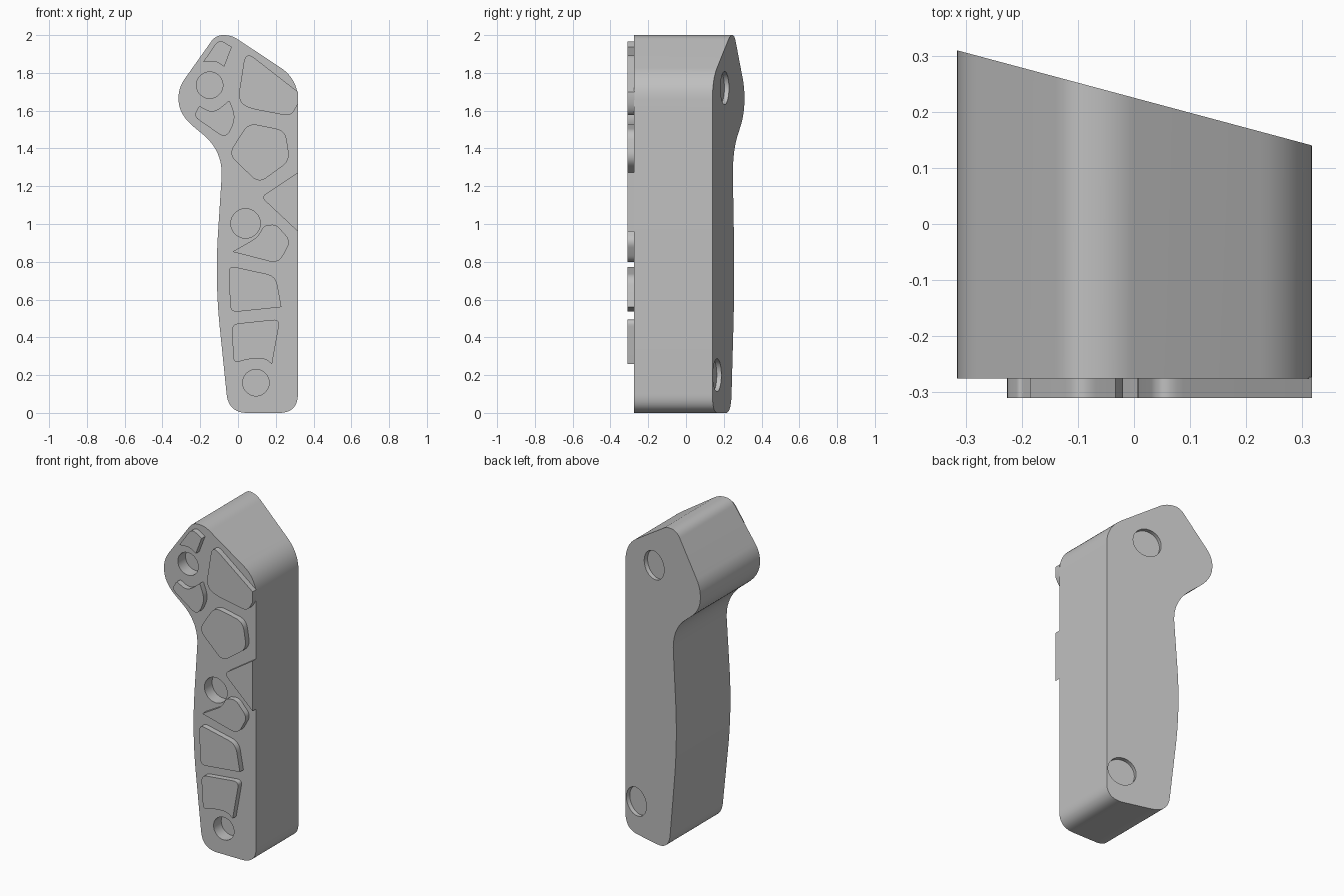
import bpy
import bmesh
import math
from mathutils import Vector

FRONT, PAD_FRONT = -0.275, -0.31
SLOPE = 0.268

cube = bpy.data.objects.get("Cube")
if cube:
    bpy.data.objects.remove(cube, do_unlink=True)

grey = bpy.data.materials.new("plain grey")
grey.use_nodes = True
grey.diffuse_color = (0.53, 0.53, 0.53, 1)
grey.node_tree.nodes["Principled BSDF"].inputs["Base Color"].default_value = grey.diffuse_color


def rounded(corners, steps=8):
    """Round each (x, z, cut) corner with a quadratic curve."""
    out = []
    for i, (x, z, cut) in enumerate(corners):
        p = Vector((x, z))
        if cut == 0:
            out.append(p)
            continue
        ends = []
        for q in (corners[i - 1], corners[(i + 1) % len(corners)]):
            d = Vector(q[:2]) - p
            ends.append(p + d.normalized() * min(cut, d.length * 0.49))
        a, b = ends
        for k in range(steps + 1):
            t = k / steps
            out.append(a * (1 - t) ** 2 + p * 2 * t * (1 - t) + b * t ** 2)
    return out


def slab(name, outline, front, back):
    """Extrude an x-z outline from y = front to y = back(x)."""
    bm = bmesh.new()
    f = [bm.verts.new((p.x, front, p.y)) for p in outline]
    b = [bm.verts.new((p.x, back(p.x), p.y)) for p in outline]
    bm.faces.new(f)
    bm.faces.new(b[::-1])
    for i in range(len(f)):
        j = (i + 1) % len(f)
        bm.faces.new((f[i], b[i], b[j], f[j]))
    bmesh.ops.recalc_face_normals(bm, faces=bm.faces)
    mesh = bpy.data.meshes.new(name)
    bm.to_mesh(mesh)
    bm.free()
    mesh.materials.append(grey)
    ob = bpy.data.objects.new(name, mesh)
    bpy.context.collection.objects.link(ob)
    return ob


def activate(ob):
    bpy.ops.object.select_all(action="DESELECT")
    ob.select_set(True)
    bpy.context.view_layer.objects.active = ob


def back_plane(x):
    return 0.225 - SLOPE * x


# Grip body with a slanted back
body = slab("grip_body", rounded([
    (0.317, 0, 0.1), (-0.05, 0, 0.1), (-0.122, 0.7, 0.25), (-0.078, 1.385, 0.14),
    (-0.305, 1.573, 0.09), (-0.322, 1.712, 0.07), (-0.118, 2.0, 0.04),
    (-0.035, 2.0, 0.04), (0.317, 1.767, 0.11)], 12), FRONT, back_plane)


# Blind screw holes in the front and magnet pockets in the back
def drill(x, y, z, radius, depth, turn):
    bpy.ops.mesh.primitive_cylinder_add(vertices=48, radius=radius, depth=depth * 2,
                                        location=(x, y, z), rotation=(math.pi / 2, 0, turn))
    cutter = bpy.context.object
    cutter.name = "hole_cutter"
    cutter.hide_render = True
    cutter.data.materials.append(grey)
    activate(body)
    mod = body.modifiers.new("hole", "BOOLEAN")
    mod.operation = "DIFFERENCE"
    mod.solver = "EXACT"
    mod.object = cutter
    bpy.ops.object.modifier_apply(modifier=mod.name)
    bpy.data.objects.remove(cutter, do_unlink=True)


for x, z, r in ((-0.15, 1.735, 0.07), (0.04, 1.003, 0.078), (0.095, 0.16, 0.07)):
    drill(x, FRONT, z, r, 0.075, 0)
for x, z in ((0.075, 1.72), (0.225, 0.2)):
    drill(x, back_plane(x), z, 0.087, 0.025, -math.atan(SLOPE))

# Raised grip pads on the front
PADS = {
    "top_pad": [(-0.185, 1.857, 0), (-0.1, 1.98, 0.04), (-0.033, 1.937, 0),
                (-0.073, 1.832, 0), (-0.115, 1.862, 0.03)],
    "upper_right_pad": [(0, 1.66, 0.06), (0.04, 1.915, 0.06), (0.317, 1.7, 0),
                        (0.317, 1.635, 0), (0.28, 1.57, 0.04), (0.045, 1.615, 0.06)],
    "hook_pad": [(-0.205, 1.625, 0.01), (-0.13, 1.585, 0.08), (-0.045, 1.655, 0.01),
                 (-0.01, 1.56, 0.05), (-0.062, 1.45, 0.05), (-0.235, 1.57, 0.03)],
    "pentagon_pad": [(-0.05, 1.37, 0.05), (0.055, 1.535, 0.05), (0.25, 1.495, 0.05),
                     (0.275, 1.335, 0.05), (0.11, 1.215, 0.05)],
    "triangle_pad": [(0.122, 1.143, 0.03), (0.317, 1.272, 0), (0.317, 0.96, 0)],
    "wedge_pad": [(-0.03, 0.853, 0.01), (0.105, 0.93, 0.04), (0.135, 0.99, 0.02),
                  (0.2, 1.0, 0.03), (0.28, 0.91, 0.04), (0.215, 0.79, 0.05)],
    "middle_pad": [(-0.05, 0.78, 0.04), (0.2, 0.725, 0.05), (0.23, 0.56, 0),
                   (-0.04, 0.532, 0.04)],
    "lower_pad": [(-0.035, 0.47, 0.04), (0.223, 0.497, 0.04), (0.18, 0.258, 0),
                  (0.14, 0.29, 0.04), (0.05, 0.285, 0.04), (-0.022, 0.262, 0.03)],
}
pads = [slab(name, rounded(pts), PAD_FRONT, lambda x: FRONT + 0.002)
        for name, pts in PADS.items()]

for ob in [body] + pads:
    activate(ob)
    bpy.ops.object.shade_smooth_by_angle(angle=math.radians(30))
